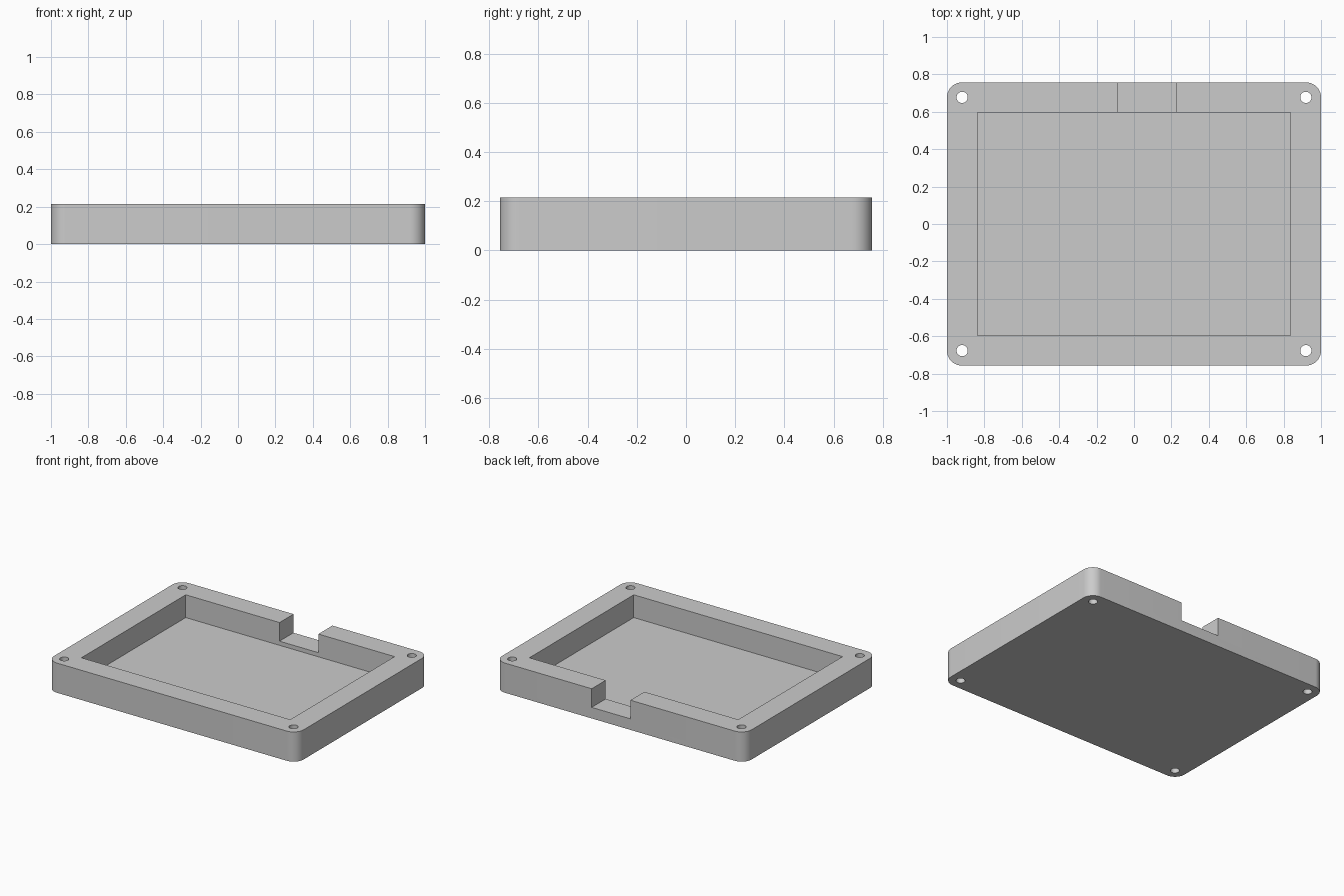
import bpy, bmesh, math
from mathutils import Matrix

HALF_X, HALF_Y, HEIGHT = 1.0, 0.757, 0.215
CORNER = 0.08
POCKET_X, POCKET_Y, FLOOR_Z = 0.837, 0.597, 0.05
NOTCH_LEFT, NOTCH_RIGHT, NOTCH_Z = 0.226, -0.085, 0.08
HOLE_X, HOLE_Y, HOLE_R = 0.919, 0.677, 0.03
OVER = 0.1  # how far cutters reach past the surface

cube = bpy.data.objects.get("Cube")
if cube:
    bpy.data.objects.remove(cube, do_unlink=True)

grey = bpy.data.materials.new("light_grey")
grey.use_nodes = True
colour = (0.6, 0.6, 0.6, 1)
grey.diffuse_color = colour
grey.node_tree.nodes["Principled BSDF"].inputs["Base Color"].default_value = colour


def make_object(name, bm):
    bmesh.ops.recalc_face_normals(bm, faces=bm.faces)
    mesh = bpy.data.meshes.new(name)
    bm.to_mesh(mesh)
    bm.free()
    mesh.materials.append(grey)
    obj = bpy.data.objects.new(name, mesh)
    bpy.context.collection.objects.link(obj)
    return obj


def box(name, low, high):
    bm = bmesh.new()
    size = [h - l for l, h in zip(low, high)]
    middle = [(h + l) / 2 for l, h in zip(low, high)]
    matrix = Matrix.Translation(middle) @ Matrix.Diagonal((*size, 1))
    bmesh.ops.create_cube(bm, size=1, matrix=matrix)
    return make_object(name, bm)


def cylinder(name, x, y):
    bm = bmesh.new()
    bmesh.ops.create_cone(bm, cap_ends=True, segments=32, radius1=HOLE_R,
                          radius2=HOLE_R, depth=HEIGHT + 2 * OVER,
                          matrix=Matrix.Translation((x, y, HEIGHT / 2)))
    return make_object(name, bm)


# Tray body: a block with rounded upright corners
tray = box("tray", (-HALF_X, -HALF_Y, 0), (HALF_X, HALF_Y, HEIGHT))
bm = bmesh.new()
bm.from_mesh(tray.data)
uprights = [e for e in bm.edges
            if abs(e.verts[0].co.z - e.verts[1].co.z) > HEIGHT / 2]
bmesh.ops.bevel(bm, geom=uprights, offset=CORNER, segments=12,
                profile=0.5, affect='EDGES')
bm.to_mesh(tray.data)
bm.free()

# Pocket, rear notch and four through holes
cutters = [
    box("pocket_cutter", (-POCKET_X, -POCKET_Y, FLOOR_Z),
        (POCKET_X, POCKET_Y, HEIGHT + OVER)),
    box("notch_cutter", (NOTCH_RIGHT, POCKET_Y - OVER, NOTCH_Z),
        (NOTCH_LEFT, HALF_Y + OVER, HEIGHT + OVER)),
]
for sx in (-1, 1):
    for sy in (-1, 1):
        cutters.append(cylinder("screw_hole_cutter", sx * HOLE_X, sy * HOLE_Y))

bpy.ops.object.select_all(action='DESELECT')
bpy.context.view_layer.objects.active = tray
tray.select_set(True)
for cutter in cutters:
    cutter.hide_render = True
    cut = tray.modifiers.new("cut", 'BOOLEAN')
    cut.operation = 'DIFFERENCE'
    cut.solver = 'EXACT'
    cut.object = cutter
    bpy.ops.object.modifier_apply(modifier=cut.name)
    bpy.data.objects.remove(cutter, do_unlink=True)

bpy.ops.object.shade_smooth_by_angle(angle=math.radians(30))
